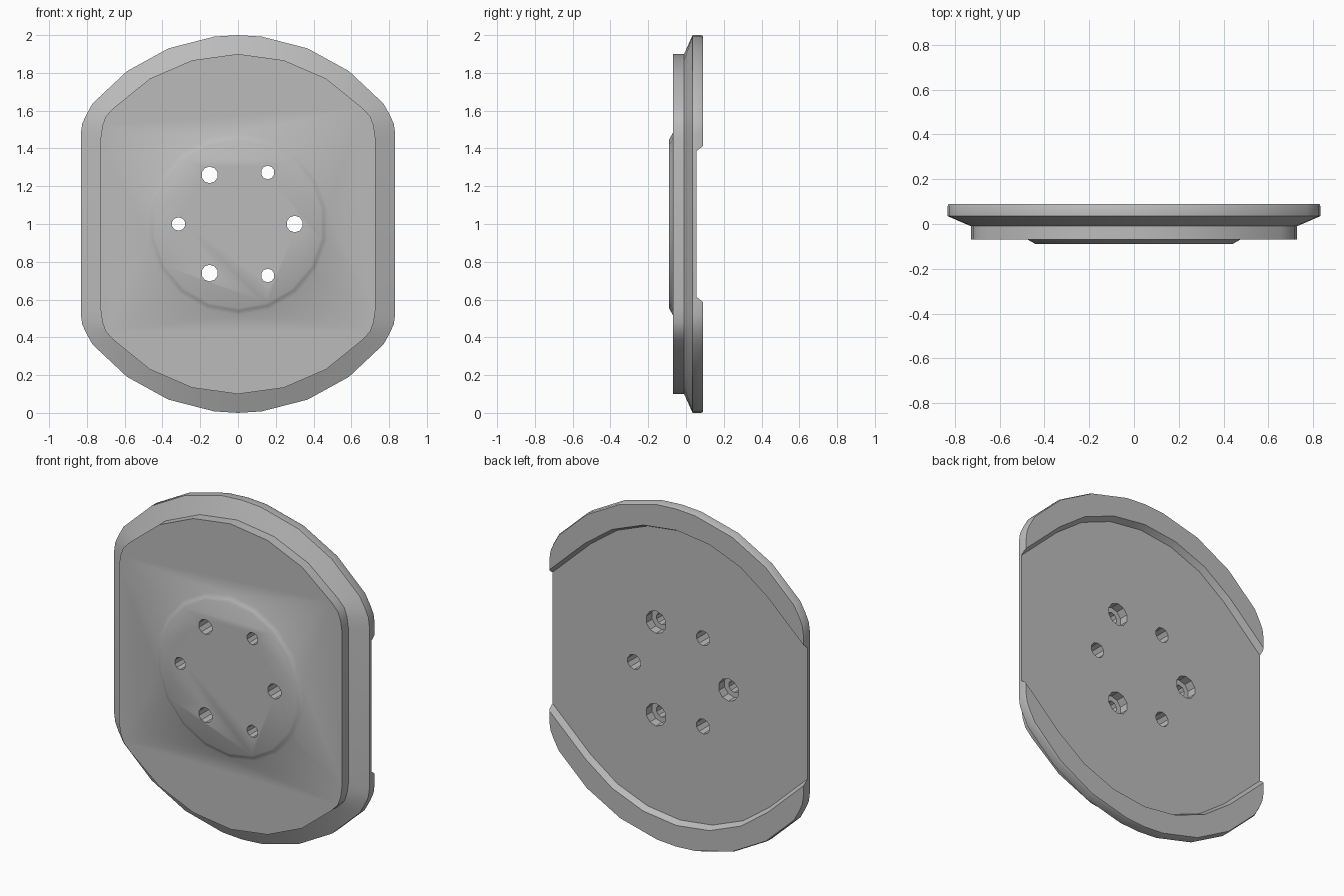
import bpy
import bmesh
from math import sin, cos, pi, radians

if "Cube" in bpy.data.objects:
    bpy.data.objects.remove(bpy.data.objects["Cube"])

grey = bpy.data.materials.new("plain_grey")
grey.use_nodes = True
colour = (0.5, 0.5, 0.5, 1)
grey.diffuse_color = colour
grey.node_tree.nodes["Principled BSDF"].inputs["Base Color"].default_value = colour


def mirrored(quarter):
    """Mirror quarter outline points (x, z) about both axes."""
    return [(sx * x, sz * z) for x, z in quarter for sx in (1, -1) for sz in (1, -1)]


def arc(radius, degrees):
    return [(radius * sin(radians(d)), radius * cos(radians(d))) for d in degrees]


def ring(radius, sides, centre=(0, 0)):
    return [(centre[0] + radius * sin(2 * pi * i / sides),
             centre[1] + radius * cos(2 * pi * i / sides)) for i in range(sides)]


def solid(name, layers):
    """Convex solid through outlines, each given as (y, points, scale)."""
    bm = bmesh.new()
    for y, points, scale in layers:
        for x, z in points:
            bm.verts.new((x * scale, y, z * scale + 1))
    bmesh.ops.remove_doubles(bm, verts=bm.verts[:], dist=0.0005)
    hull = bmesh.ops.convex_hull(bm, input=bm.verts[:])
    loose = {v for v in hull["geom_interior"] + hull["geom_unused"]
             if isinstance(v, bmesh.types.BMVert)}
    bmesh.ops.delete(bm, geom=list(loose), context="VERTS")
    bmesh.ops.dissolve_limit(bm, angle_limit=radians(0.5), verts=bm.verts[:], edges=bm.edges[:])
    bmesh.ops.recalc_face_normals(bm, faces=bm.faces[:])
    mesh = bpy.data.meshes.new(name)
    bm.to_mesh(mesh)
    bm.free()
    mesh.materials.append(grey)
    obj = bpy.data.objects.new(name, mesh)
    bpy.context.collection.objects.link(obj)
    return obj


def combine(target, tool, operation):
    mod = target.modifiers.new(operation.lower(), "BOOLEAN")
    mod.operation = operation
    mod.solver = "EXACT"
    mod.object = tool
    bpy.context.view_layer.objects.active = target
    bpy.ops.object.modifier_apply(modifier=mod.name)
    bpy.data.objects.remove(tool)


# Outlines: round plates with straight sides and softened corners
inner = mirrored(arc(0.9, (0, 15.6, 31.2, 46.8)) + [(0.7, 0.57), (0.718, 0.52), (0.728, 0.45)])
outer = mirrored(arc(1.0, (0, 7.2, 21.6, 36, 50.4)) + [(0.805, 0.575), (0.825, 0.53), (0.832, 0.48)])
recess = mirrored(arc(0.86, (0, 14.4, 28.8, 43.2)) + [(1.0, 0.24)])

# Flared flange, raised front plate and round boss
plate = solid("mounting_plate", [(-0.01, inner, 1), (0.035, outer, 1),
                                 (0.08, outer, 1), (0.09, outer, 0.995)])
combine(plate, solid("front_plate", [(-0.07, inner, 1), (0.03, inner, 1)]), "UNION")
combine(plate, solid("boss", [(-0.09, ring(0.445, 18), 1), (-0.082, ring(0.46, 18), 1),
                              (-0.068, ring(0.485, 18), 1), (0.0, ring(0.485, 18), 1)]), "UNION")

# Back recess, leaving a crescent rim at top and bottom
combine(plate, solid("recess_cutter", [(0.055, recess, 0.99), (0.12, recess, 1.03)]), "DIFFERENCE")

# Six bolt holes, alternately plain and counterbored from the back
for i in range(6):
    bored = i % 2 == 1
    reach = 0.315 if bored else 0.3
    spot = (reach * cos(i * pi / 3), reach * sin(i * pi / 3))
    hole = ring(0.036 if bored else 0.044, 10, spot)
    combine(plate, solid("hole_cutter", [(-0.2, hole, 1), (0.2, hole, 1)]), "DIFFERENCE")
    if bored:
        bore = ring(0.066, 10, spot)
        combine(plate, solid("bore_cutter", [(0.0, bore, 1), (0.2, bore, 1)]), "DIFFERENCE")

# Smooth shading with sharp edges kept
bpy.ops.object.select_all(action="DESELECT")
plate.select_set(True)
bpy.context.view_layer.objects.active = plate
bpy.ops.object.shade_smooth_by_angle(angle=radians(30))
